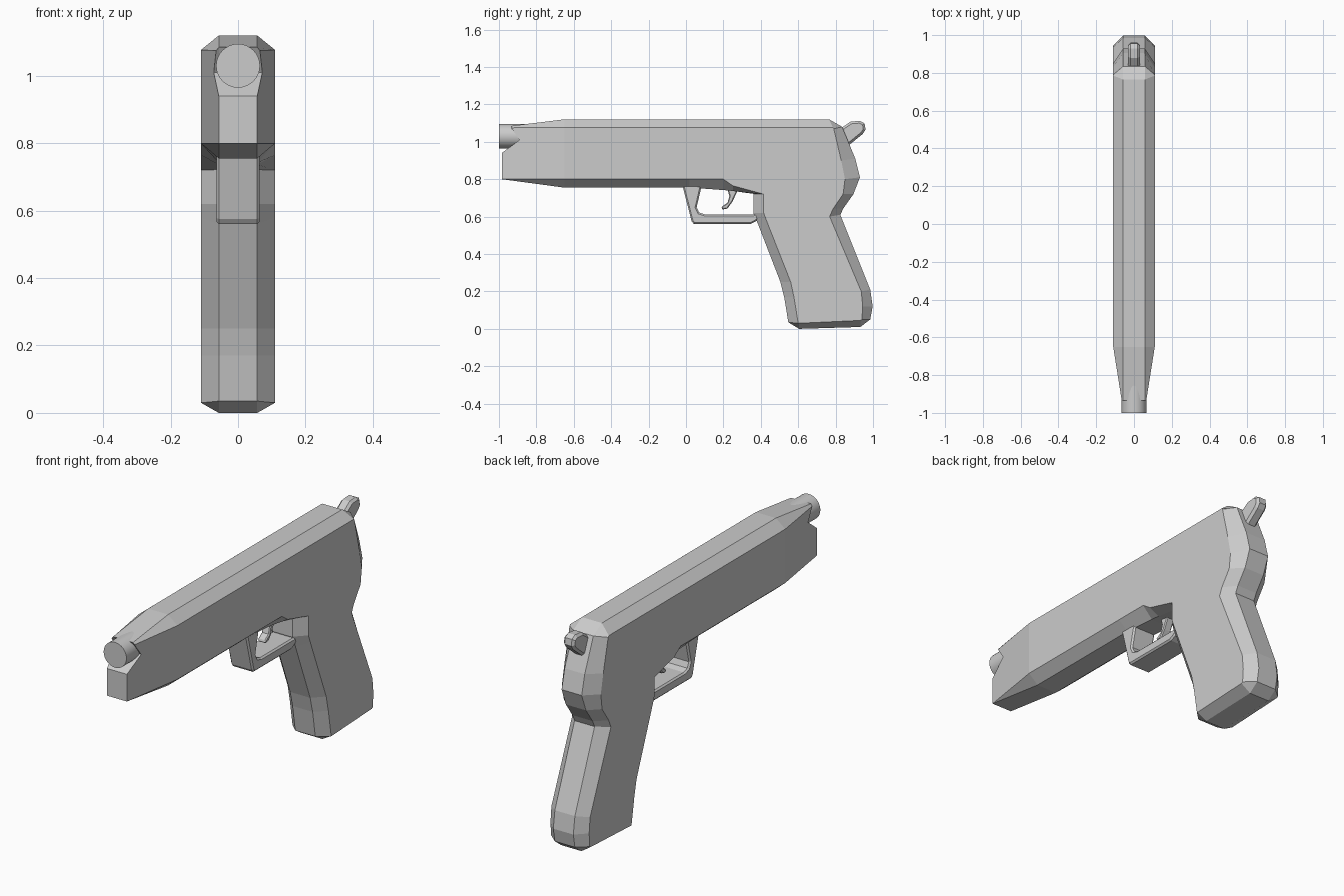
import bpy, bmesh, math

if "Cube" in bpy.data.objects:
    bpy.data.objects.remove(bpy.data.objects["Cube"])

EDGE = 0.057   # half width of the centre strip
SIDE = 0.11    # half width at the flat sides


def finish(bm, name):
    bmesh.ops.remove_doubles(bm, verts=bm.verts, dist=0.0005)
    bmesh.ops.recalc_face_normals(bm, faces=bm.faces)
    me = bpy.data.meshes.new(name)
    bm.to_mesh(me)
    bm.free()
    ob = bpy.data.objects.new(name, me)
    bpy.context.collection.objects.link(ob)
    return ob


def chamfered_plate(name, pairs, width):
    """Closed outline of (rim y, rim z, side y, side z) with sloped borders."""
    bm = bmesh.new()
    rows = []
    for ry, rz, sy, sz in pairs:
        w = width(sy)
        rows.append([bm.verts.new(p) for p in
                     ((-w, sy, sz), (-EDGE, ry, rz), (EDGE, ry, rz), (w, sy, sz))])
    for a, b in zip(rows, rows[1:] + rows[:1]):
        for k in range(3):
            bm.faces.new((a[k], a[k + 1], b[k + 1], b[k]))
    bm.faces.new([r[0] for r in rows])
    bm.faces.new([r[3] for r in rows])
    return finish(bm, name)


def plate(name, outline, half, bevel):
    """Extruded side profile with small bevelled edges."""
    bm = bmesh.new()
    left = [bm.verts.new((-half, y, z)) for y, z in outline]
    right = [bm.verts.new((half, y, z)) for y, z in outline]
    n = len(outline)
    for i in range(n):
        j = (i + 1) % n
        bm.faces.new((left[i], left[j], right[j], right[i]))
    bm.faces.new(left)
    bm.faces.new(right)
    ob = finish(bm, name)
    m = ob.modifiers.new("edge_bevel", 'BEVEL')
    m.width = bevel
    m.segments = 1
    m.limit_method = 'ANGLE'
    m.angle_limit = math.radians(60)
    return ob


# Main body and grip in one outline
chamfered_plate("body_and_grip", [
    (-.65, .755, -.65, .80), (.02, .755, .02, .80), (.20, .742, .20, .80),
    (.25, .737, .25, .765), (.36, .722, .415, .72),
    (.36, .62, .415, .62), (.385, .56, .43, .58),
    (.505, .25, .56, .25), (.525, .17, .577, .17), (.547, .035, .60, .03),
    (.605, .0, .605, .03), (.932, .01, .932, .045),
    (.985, .05, .94, .05), (.998, .12, .945, .12), (.985, .21, .937, .20),
    (.825, .61, .768, .60), (.842, .645, .785, .64), (.895, .72, .84, .72),
    (.93, .81, .85, .80), (.905, .91, .83, .90),
    (.835, 1.08, .79, 1.07), (.765, 1.12, .785, 1.077),
    (-.65, 1.12, -.65, 1.077),
], lambda y: SIDE)

# Tapered nose with the notch under the barrel
chamfered_plate("nose", [
    (-.65, .755, -.65, .80), (-.985, .80, -.985, .80),
    (-.985, .94, -.985, .94), (-.89, 1.01, -.89, 1.01),
    (-.935, 1.085, -.935, 1.075), (-.65, 1.12, -.65, 1.077),
], lambda y: SIDE + (EDGE - SIDE) * (-.65 - y) / .335)

# Barrel
bpy.ops.mesh.primitive_cylinder_add(vertices=32, radius=.065, depth=.32,
                                    location=(0, -.84, 1.03),
                                    rotation=(math.pi / 2, 0, 0))
bpy.context.object.name = "barrel"
bpy.ops.object.shade_smooth_by_angle()

# Trigger guard
plate("trigger_guard", [
    (-.02, .77), (.03, .575), (.042, .56), (.345, .56), (.375, .575),
    (.40, .60), (.40, .63), (.36, .612), (.10, .612), (.07, .622),
    (.057, .65), (.085, .77)], .064, .008)

# Trigger
plate("trigger", [
    (.215, .77), (.232, .71), (.222, .675), (.19, .652), (.193, .637),
    (.222, .643), (.248, .68), (.272, .73), (.272, .77)], .022, .005)

# Hammer
plate("hammer", [
    (.80, 1.06), (.84, 1.08), (.88, 1.108), (.93, 1.112), (.955, 1.098),
    (.96, 1.065), (.945, 1.042), (.875, .985), (.80, .95)], .031, .012)
